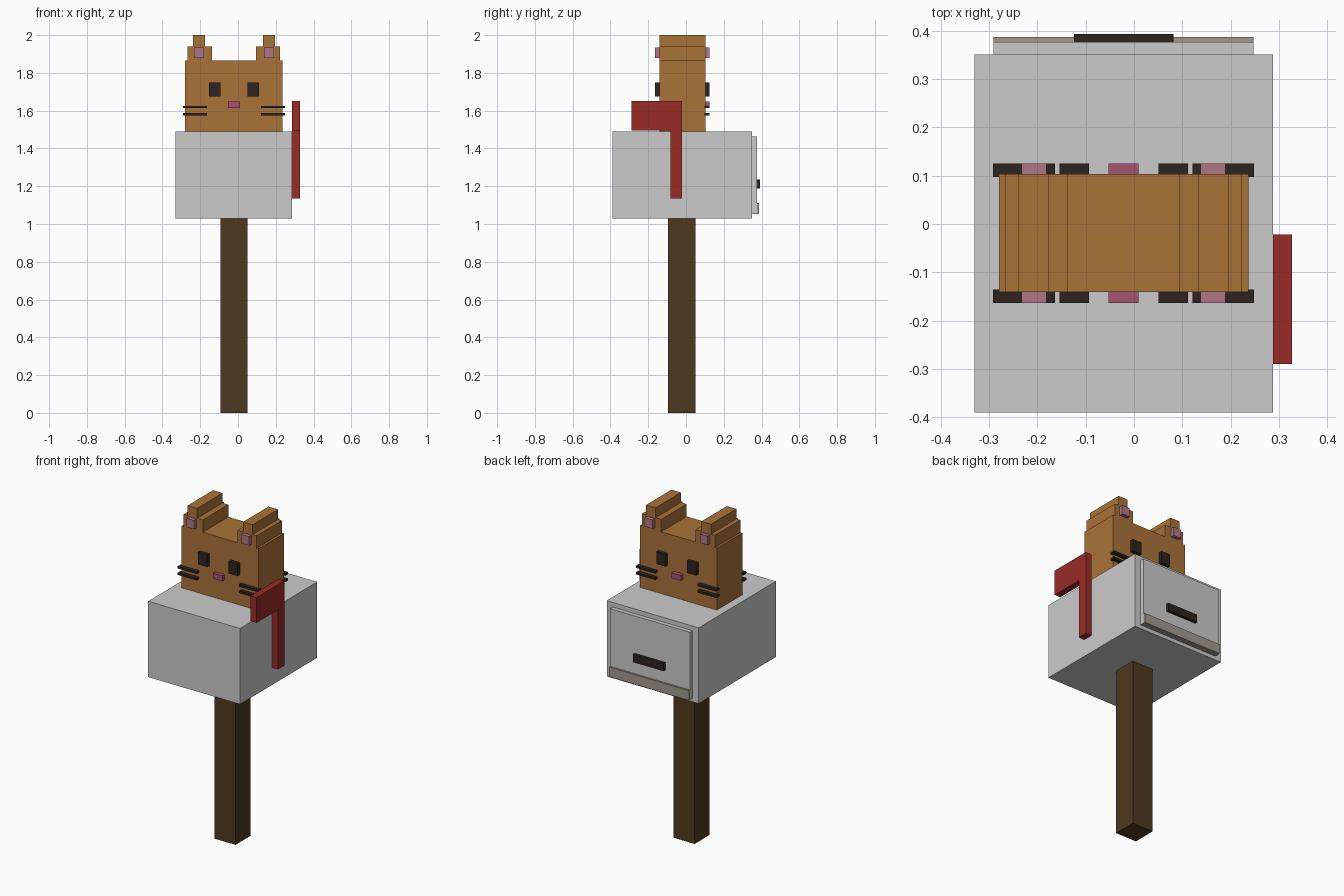
import bpy, bmesh
from mathutils import Vector

if "Cube" in bpy.data.objects:
    bpy.data.objects.remove(bpy.data.objects["Cube"])

CX, CY = -0.0215, -0.02  # mirror centre of post, box and head


def material(name, rgb):
    m = bpy.data.materials.new(name)
    m.diffuse_color = (*rgb, 1)
    m.use_nodes = True
    m.node_tree.nodes["Principled BSDF"].inputs["Base Color"].default_value = m.diffuse_color
    return m


WOOD = material("dark_wood", (0.08, 0.04, 0.014))
FUR = material("orange_fur", (0.40, 0.17, 0.04))
BLACK = material("near_black", (0.025, 0.018, 0.014))
PINK = material("nose_pink", (0.38, 0.09, 0.17))
PALE_PINK = material("ear_pink", (0.45, 0.18, 0.25))
RED = material("flag_red", (0.32, 0.025, 0.02))
TAUPE = material("lip_taupe", (0.36, 0.32, 0.28))


def finish(name, bm, mat):
    bmesh.ops.recalc_face_normals(bm, faces=bm.faces)
    mesh = bpy.data.meshes.new(name)
    bm.to_mesh(mesh)
    bm.free()
    ob = bpy.data.objects.new(name, mesh)
    bpy.context.collection.objects.link(ob)
    if mat:
        mesh.materials.append(mat)
    return ob


def box(name, x, y, z, mat=None):
    """Box from (min, max) ranges."""
    bm = bmesh.new()
    bmesh.ops.create_cube(bm, size=1)
    for v in bm.verts:
        v.co = [r[0] if c < 0 else r[1] for r, c in zip((x, y, z), v.co)]
    return finish(name, bm, mat)


def extrude(name, points, offset, mat):
    """Closed profile pushed along an offset."""
    bm = bmesh.new()
    face = bm.faces.new([bm.verts.new(p) for p in points])
    ext = bmesh.ops.extrude_face_region(bm, geom=[face], use_keep_orig=True)
    verts = [g for g in ext["geom"] if isinstance(g, bmesh.types.BMVert)]
    bmesh.ops.translate(bm, verts=verts, vec=Vector(offset))
    return finish(name, bm, mat)


# Post and mailbox body
box("post", (CX - 0.071, CX + 0.071), (-0.094, 0.049), (0, 1.03), WOOD)
box("mailbox_body", (-0.33, 0.287), (-0.39, 0.35), (1.03, 1.49))

# Door on the back end, with lower lip and handle
box("door", (-0.29, 0.247), (0.34, 0.376), (1.055, 1.462))
box("door_lip", (-0.29, 0.247), (0.34, 0.387), (1.053, 1.112), TAUPE)
box("door_handle", (-0.124, 0.082), (0.36, 0.393), (1.188, 1.236), BLACK)

# Signal flag: L-shaped profile on the right side
flag = [(-0.022, 1.135), (-0.022, 1.65), (-0.289, 1.65),
        (-0.289, 1.496), (-0.083, 1.496), (-0.083, 1.135)]
extrude("flag", [(0.287, y, z) for y, z in flag], (0.04, 0, 0), RED)

# Cat head with stepped ears: half outline, mirrored
half = [(0.258, 1.49), (0.258, 1.865), (0.245, 1.865), (0.245, 1.94),
        (0.218, 1.94), (0.218, 2.0), (0.154, 2.0), (0.154, 1.94),
        (0.116, 1.94), (0.116, 1.865)]
outline = half + [(-x, z) for x, z in reversed(half)]
extrude("cat_head", [(CX + x, -0.141, z) for x, z in outline], (0, 0.244, 0), FUR)

# Face details, repeated on the front and back of the head
for face, y in (("front", (-0.163, -0.135)), ("back", (0.097, 0.125))):
    box(f"{face}_nose", (CX - 0.031, CX + 0.031), y, (1.615, 1.648), PINK)
    for side, s in (("left", -1), ("right", 1)):
        def feature(name, a, b, z, mat):
            x = sorted((CX + s * a, CX + s * b))
            box(f"{face}_{side}_{name}", x, y, z, mat)
        feature("eye", 0.072, 0.133, (1.674, 1.748), BLACK)
        feature("inner_ear", 0.159, 0.211, (1.88, 1.934), PALE_PINK)
        feature("upper_whisker", 0.142, 0.270, (1.613, 1.626), BLACK)
        feature("lower_whisker", 0.142, 0.270, (1.574, 1.587), BLACK)
